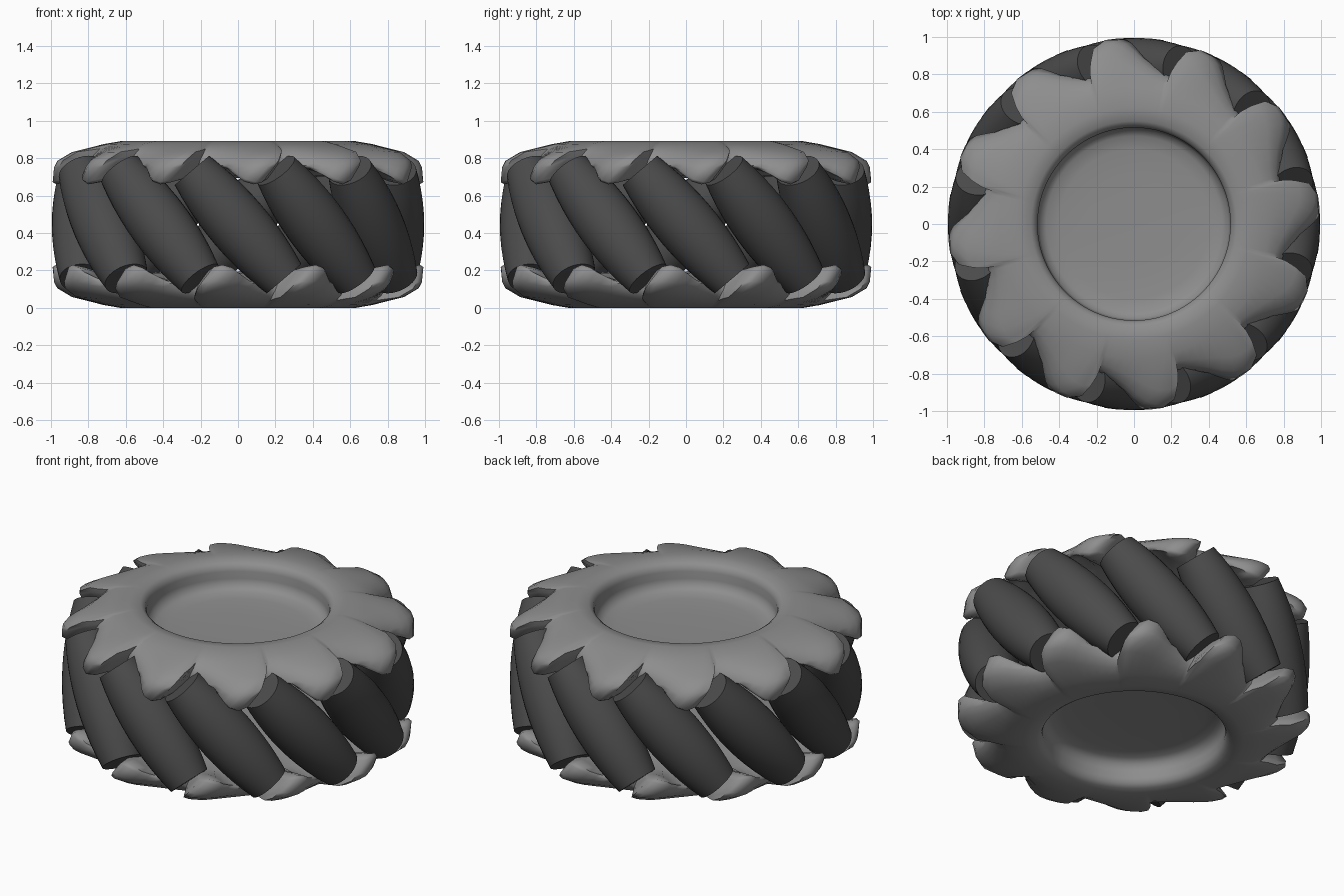
import bpy, bmesh, math
from mathutils import Vector, Matrix

if "Cube" in bpy.data.objects:
    bpy.data.objects.remove(bpy.data.objects["Cube"])

N = 12            # rollers and teeth
H = 0.89          # wheel height


def paint(name, g):
    m = bpy.data.materials.new(name)
    m.diffuse_color = (g, g, g, 1)
    m.use_nodes = True
    m.node_tree.nodes["Principled BSDF"].inputs["Base Color"].default_value = m.diffuse_color
    return m


dark = paint("dark_rubber", 0.07)
metal = paint("mid_grey", 0.27)


def finish(bm, name, angle, mat):
    bmesh.ops.recalc_face_normals(bm, faces=bm.faces)
    me = bpy.data.meshes.new(name)
    bm.to_mesh(me)
    bm.free()
    ob = bpy.data.objects.new(name, me)
    bpy.context.collection.objects.link(ob)
    me.materials.append(mat)
    bpy.ops.object.select_all(action='DESELECT')
    ob.select_set(True)
    bpy.context.view_layer.objects.active = ob
    bpy.ops.object.shade_smooth_by_angle(angle=math.radians(angle))
    return ob


def skin(bm, rings):
    """Bridge successive rings of vertices and cap the first and last."""
    for a, b in zip(rings, rings[1:]):
        m = len(a)
        for j in range(m):
            k = (j + 1) % m
            bm.faces.new((a[j], a[k], b[k], b[j]))
    bm.faces.new(rings[0])
    bm.faces.new(rings[-1])


# One tooth: (fraction across its 30 degrees, outer radius, underside height)
TOOTH = [(0.0, 0.815, 0.72), (0.02, 0.90, 0.69), (0.05, 0.975, 0.67),
         (0.13, 0.995, 0.66), (0.25, 0.988, 0.675), (0.35, 0.965, 0.70),
         (0.46, 0.925, 0.725), (0.58, 0.885, 0.745), (0.70, 0.855, 0.75),
         (0.83, 0.83, 0.745), (0.96, 0.812, 0.735)]


def section(R, zb):
    """Radial cross-section of the side plate: recess, rounded lip, top, rim, underside."""
    t = max(0, min(1, (R - 0.8) / 0.19))
    return [(0.08, 0.710), (0.25, 0.712), (0.40, 0.718), (0.47, 0.728),
            (0.505, 0.75), (0.515, 0.79), (0.515, 0.835), (0.525, 0.865),
            (0.55, 0.883), (0.62, 0.892), (0.72, 0.872 + 0.004 * t),
            (R - 0.04 - 0.05 * t, 0.852 - 0.02 * t), (R - 0.015, 0.825 - 0.04 * t),
            (R, 0.80 - 0.05 * t), (R, zb + 0.012), (R - 0.02, zb),
            (R - 0.05 - 0.06 * t, zb + 0.015), (0.68, 0.74), (0.56, 0.705), (0.10, 0.695)]


def side_plate(name, flip):
    bm = bmesh.new()
    cols = []
    for k in range(N):
        for u, R, zb in TOOTH:
            col = []
            for r, z in section(R, zb):
                # tooth end faces lean to sit flush against the roller ends
                lean = 46 * max(0, 0.84 - z) * min(1, max(0, (r - 0.7) / 0.2))
                a = math.radians(77 - 30 * (k + u) - lean)
                col.append(bm.verts.new((r * math.cos(a), r * math.sin(a), z)))
            cols.append(col)
    skin(bm, list(zip(*cols)))
    if flip:
        bm.transform(Matrix.Translation((0, 0, H)) @ Matrix.Rotation(math.pi, 4, 'Y'))
    finish(bm, name, 55, metal)


side_plate("top_side_plate", False)
side_plate("bottom_side_plate", True)

# Barrel-shaped rollers set diagonally round the rim
AXIS = Vector((-0.648, 0, 0.761)).normalized()
TURN = AXIS.to_track_quat('Z', 'Y').to_matrix().to_4x4()
for i in range(N):
    bm = bmesh.new()
    rings = []
    for s in range(11):
        t = -1 + 0.2 * s
        r = 0.163 - 0.042 * t * t
        rings.append([bm.verts.new((r * math.cos(a), r * math.sin(a), 0.38 * t))
                      for a in (2 * math.pi * j / 28 for j in range(28))])
    skin(bm, rings)
    bm.transform(Matrix.Rotation(2 * math.pi * i / N, 4, 'Z')
                 @ Matrix.Translation((0, -0.832, H / 2)) @ TURN)
    finish(bm, f"roller_{i + 1}", 40, dark)
